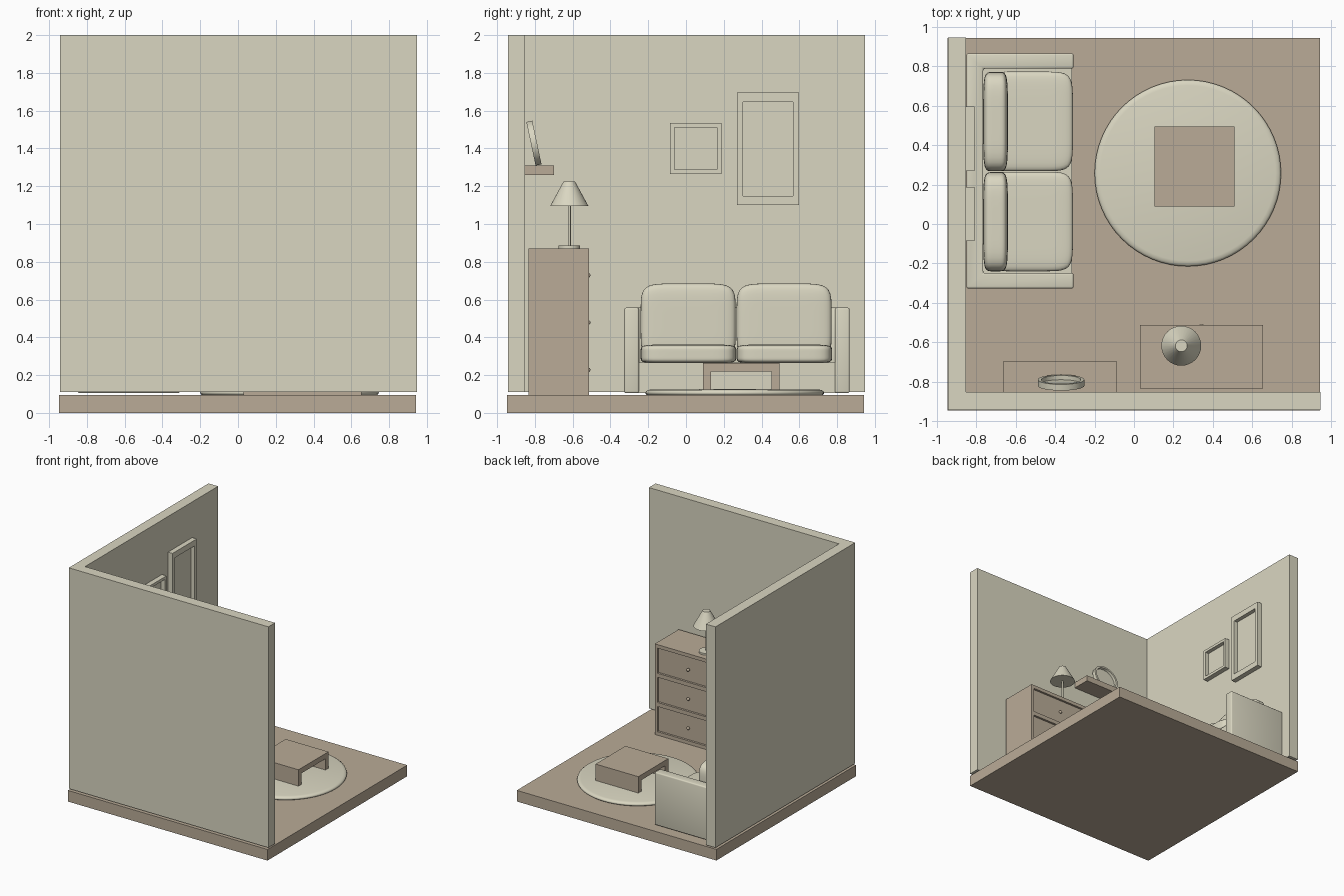
import bpy, bmesh, math
from mathutils import Matrix, Vector

if "Cube" in bpy.data.objects:
    bpy.data.objects.remove(bpy.data.objects["Cube"])


def material(name, rgb):
    m = bpy.data.materials.new(name)
    m.diffuse_color = (*rgb, 1)
    m.use_nodes = True
    m.node_tree.nodes["Principled BSDF"].inputs["Base Color"].default_value = m.diffuse_color
    return m


CREAM = material("cream", (0.70, 0.675, 0.535))
BROWN = material("warm brown", (0.49, 0.41, 0.31))


def finish(name, bm, mat, smooth=False):
    bmesh.ops.recalc_face_normals(bm, faces=bm.faces)
    me = bpy.data.meshes.new(name)
    bm.to_mesh(me)
    bm.free()
    me.materials.append(mat)
    ob = bpy.data.objects.new(name, me)
    bpy.context.collection.objects.link(ob)
    if smooth:
        bpy.ops.object.select_all(action='DESELECT')
        ob.select_set(True)
        bpy.context.view_layer.objects.active = ob
        bpy.ops.object.shade_smooth_by_angle(angle=math.radians(40))
    return ob


def add_box(bm, x, y, z):
    c = Vector(((x[0] + x[1]) / 2, (y[0] + y[1]) / 2, (z[0] + z[1]) / 2))
    s = Matrix.Diagonal((x[1] - x[0], y[1] - y[0], z[1] - z[0], 1))
    bmesh.ops.create_cube(bm, size=1, matrix=Matrix.Translation(c) @ s)


def box(name, x, y, z, mat, bevel=0):
    bm = bmesh.new()
    add_box(bm, x, y, z)
    if bevel:
        bmesh.ops.bevel(bm, geom=bm.edges[:], offset=bevel, segments=3,
                        profile=0.5, affect='EDGES')
    return finish(name, bm, mat, bool(bevel))


def extrude(name, pts, vec, mat, bevel=0):
    """Solid from a flat outline pushed along a vector."""
    bm = bmesh.new()
    f = bm.faces.new([bm.verts.new(p) for p in pts])
    r = bmesh.ops.extrude_face_region(bm, geom=[f])
    bmesh.ops.translate(bm, vec=vec, verts=[v for v in r['geom'] if isinstance(v, bmesh.types.BMVert)])
    bmesh.ops.recalc_face_normals(bm, faces=bm.faces)
    if bevel:
        bmesh.ops.bevel(bm, geom=bm.edges[:], offset=bevel, segments=3,
                        profile=0.5, affect='EDGES')
    return finish(name, bm, mat, bool(bevel))


def cushion(name, x, y, z, n):
    """Plump box: a subdivided cube pushed onto a superellipsoid."""
    bm = bmesh.new()
    bmesh.ops.create_cube(bm, size=2)
    bmesh.ops.subdivide_edges(bm, edges=bm.edges[:], cuts=15, use_grid_fill=True)
    lo, hi = Vector((x[0], y[0], z[0])), Vector((x[1], y[1], z[1]))
    c, h = (lo + hi) / 2, (hi - lo) / 2
    for v in bm.verts:
        k = sum(abs(a) ** n for a in v.co) ** (1 / n)
        v.co = Vector([c[i] + h[i] * v.co[i] / k for i in range(3)])
    return finish(name, bm, CREAM, True)


def lathe(name, profile, mat, matrix, seg=48):
    """Revolve (radius, height) points around local z."""
    bm = bmesh.new()
    vs = [bm.verts.new((r, 0, z)) for r, z in profile]
    es = [bm.edges.new(p) for p in zip(vs, vs[1:])]
    bmesh.ops.spin(bm, geom=vs + es, cent=(0, 0, 0), axis=(0, 0, 1),
                   angle=2 * math.pi, steps=seg, use_duplicate=False)
    bmesh.ops.remove_doubles(bm, verts=bm.verts[:], dist=1e-5)
    bm.transform(matrix)
    return finish(name, bm, mat, True)


# Room shell: floor slab and L-shaped wall
box("floor", (-0.9475, 0.9425), (-0.9475, 0.9425), (0, 0.095), BROWN)
a, b, t = -0.9425, 0.9475, -0.852
extrude("walls", [(a, a, 0.11), (b, a, 0.11), (b, t, 0.11), (t, t, 0.11),
                  (t, b, 0.11), (a, b, 0.11)], (0, 0, 1.89), CREAM)

# Sofa: U-shaped back and arms, base, cushions
sx, fx, y0, y1 = -0.85, -0.307, -0.327, 0.866
w = 0.078
extrude("sofa_frame", [(sx, y0, 0.105), (fx, y0, 0.105), (fx, y0 + w, 0.105),
                       (sx + 0.085, y0 + w, 0.105), (sx + 0.085, y1 - w, 0.105),
                       (fx, y1 - w, 0.105), (fx, y1, 0.105), (sx, y1, 0.105)],
        (0, 0, 0.452), CREAM, 0.01)
box("sofa_base", (-0.78, -0.315), (y0 + w - 0.01, y1 - w + 0.01), (0.105, 0.267), CREAM)
for i, ya in enumerate((-0.24, 0.268)):
    cushion(f"seat_cushion_{i + 1}", (-0.765, -0.31), (ya, ya + 0.505), (0.262, 0.362), 7)
    cushion(f"back_cushion_{i + 1}", (-0.765, -0.64), (ya, ya + 0.503), (0.28, 0.685), 6)

# Round rug with a soft edge
lathe("rug", [(0, 0.095), (0.465, 0.095), (0.471, 0.1), (0.473, 0.107), (0.470, 0.114),
              (0.462, 0.12), (0.445, 0.124), (0, 0.126)], CREAM,
      Matrix.Translation((0.273, 0.258, 0)), 64)

# Low table: one bent panel, open along x
extrude("low_table", [(0.105, y, z) for y, z in
                      ((0.09, 0.12), (0.09, 0.265), (0.495, 0.265), (0.495, 0.12),
                       (0.453, 0.12), (0.453, 0.22), (0.132, 0.22), (0.132, 0.12))],
        (0.405, 0, 0), BROWN)

# Dresser: body, raised face frame, three knobs
dx, dy = (0.03, 0.655), (-0.835, -0.513)
box("dresser_body", dx, (dy[0], dy[1] - 0.018), (0.095, 0.87), BROWN)
bm = bmesh.new()
front = (dy[1] - 0.018, dy[1])
for x in ((dx[0], dx[0] + 0.025), (dx[1] - 0.025, dx[1])):
    add_box(bm, x, front, (0.095, 0.87))
for z in ((0.095, 0.125), (0.34, 0.375), (0.59, 0.625), (0.84, 0.87)):
    add_box(bm, (dx[0] + 0.025, dx[1] - 0.025), front, z)
finish("dresser_frame", bm, BROWN)
for i in range(3):
    bm = bmesh.new()
    bmesh.ops.create_uvsphere(bm, u_segments=16, v_segments=10, radius=0.013,
                              matrix=Matrix.Translation((0.343, -0.519, 0.228 + 0.25 * i)))
    finish(f"drawer_knob_{i + 1}", bm, BROWN, True)

# Table lamp: foot, pole, shade
lamp = Matrix.Translation((0.24, -0.618, 0))
lathe("lamp_foot", [(0, 0.87), (0.058, 0.87), (0.058, 0.885), (0, 0.885)], CREAM, lamp, 32)
lathe("lamp_pole", [(0, 0.88), (0.008, 0.88), (0.008, 1.12), (0, 1.12)], CREAM, lamp, 16)
lathe("lamp_shade", [(0, 1.096), (0.101, 1.096), (0.03, 1.226), (0, 1.226)], CREAM, lamp, 32)

# Wall shelf with a round mirror leaning back on it
box("wall_shelf", (-0.665, -0.087), (t, -0.698), (1.26, 1.31), BROWN)
lean = Matrix.Translation((-0.37, -0.805, 1.428)) @ Matrix.Rotation(math.radians(-78), 4, 'X')
lathe("mirror_frame", [(0.1, -0.016), (0.118, -0.016), (0.118, 0.016), (0.1, 0.016),
                       (0.1, -0.016)], CREAM, lean)
lathe("mirror_plate", [(0, -0.014), (0.102, -0.014), (0.102, -0.006), (0, -0.006)], CREAM, lean)

# Picture frames on the left wall
for name, ya, yb, za, zb, m, n in (("small_picture", -0.085, 0.188, 1.265, 1.535, 0.023, 0.023),
                                   ("tall_picture", 0.27, 0.597, 1.10, 1.695, 0.031, 0.049)):
    bm = bmesh.new()
    px = (t, -0.809)
    for y in ((ya, ya + m), (yb - m, yb)):
        add_box(bm, px, y, (za, zb))
    for z in ((za, za + n), (zb - n, zb)):
        add_box(bm, px, (ya + m, yb - m), z)
    finish(name + "_frame", bm, CREAM)
    box(name + "_panel", (t, t + 0.009), (ya + m, yb - m), (za + n, zb - n), CREAM)
